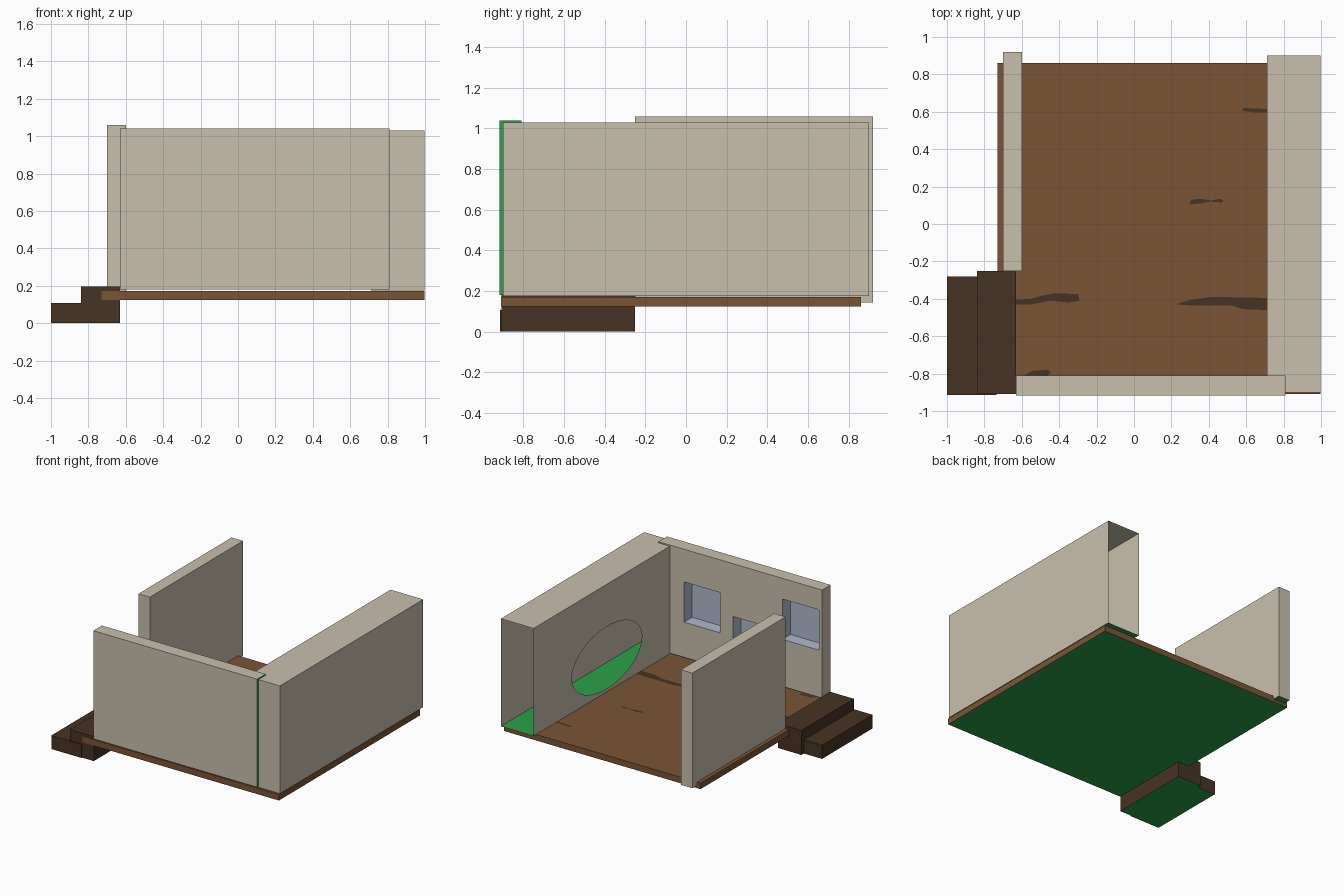
import bpy, bmesh, math
from mathutils import Vector

if "Cube" in bpy.data.objects:
    bpy.data.objects.remove(bpy.data.objects["Cube"])


def material(name, rgb):
    m = bpy.data.materials.new(name)
    m.diffuse_color = (*rgb, 1)
    m.use_nodes = True
    m.node_tree.nodes["Principled BSDF"].inputs["Base Color"].default_value = m.diffuse_color
    return m


PLASTER = material("beige_plaster", (0.584, 0.527, 0.423))
WOOD = material("brown_wood", (0.195, 0.091, 0.036))
DARK = material("dark_wood", (0.061, 0.033, 0.017))
GREEN = material("green_underside", (0.025, 0.352, 0.07))
BLUE = material("window_blue", (0.43, 0.49, 0.61))


def finish(name, bm, mats):
    me = bpy.data.meshes.new(name)
    bm.to_mesh(me)
    bm.free()
    for m in mats:
        me.materials.append(m)
    ob = bpy.data.objects.new(name, me)
    bpy.context.collection.objects.link(ob)
    return ob


def box_bm(lo, hi):
    bm = bmesh.new()
    bmesh.ops.create_cube(bm, size=1)
    for v in bm.verts:
        v.co = Vector([lo[i] if v.co[i] < 0 else hi[i] for i in range(3)])
    bm.normal_update()
    return bm


def green_bottom(bm):
    for f in bm.faces:
        if f.normal.z < -0.9:
            f.material_index = 1


def box(name, lo, hi, mat):
    bm = box_bm(lo, hi)
    green_bottom(bm)
    return finish(name, bm, [mat, GREEN])


# Floor, left wall and the two entrance steps
box("floor", (-0.73, -0.91, 0.123), (0.997, 0.86, 0.171), WOOD)
box("left_wall", (-0.70, -0.25, 0.145), (-0.60, 0.92, 1.06), PLASTER)
box("lower_step", (-1.0, -0.915, 0), (-0.735, -0.28, 0.108), DARK)
box("upper_step", (-0.84, -0.908, 0), (-0.632, -0.25, 0.195), DARK)

# Front wall with three window recesses on its inner face
Y0, Y1 = -0.917, -0.81
WINDOWS = [(0.27, 0.585, 0.46, 0.78), (-0.16, 0.155, 0.30, 0.62), (-0.60, -0.28, 0.555, 0.875)]
bm = box_bm((-0.63, Y0, 0.181), (0.81, Y1, 1.04))
green_bottom(bm)
for f in bm.faces:
    if f.normal.x > 0.9:
        f.material_index = 1
for x0, x1, z0, z1 in WINDOWS:
    for co, no in [((x0, 0, 0), (1, 0, 0)), ((x1, 0, 0), (1, 0, 0)),
                   ((0, 0, z0), (0, 0, 1)), ((0, 0, z1), (0, 0, 1))]:
        bmesh.ops.bisect_plane(bm, geom=bm.verts[:] + bm.edges[:] + bm.faces[:],
                               dist=1e-5, plane_co=co, plane_no=no)
for x0, x1, z0, z1 in WINDOWS:
    bm.normal_update()
    cells = []
    for f in bm.faces:
        c = f.calc_center_median()
        if f.normal.y > 0.9 and c.y > Y1 - 0.001 and x0 < c.x < x1 and z0 < c.z < z1:
            cells.append(f)
    before = set(bm.faces)
    ret = bmesh.ops.extrude_face_region(bm, geom=cells)
    for e in ret["geom"]:
        if isinstance(e, bmesh.types.BMVert):
            e.co.y = Y0 + 0.005
        if isinstance(e, bmesh.types.BMFace):
            e.material_index = 2
    for f in bm.faces:
        if f not in before:
            f.material_index = 2
    leftover = [f for f in cells if f.is_valid]
    if leftover:
        bmesh.ops.delete(bm, geom=leftover, context="FACES")
bmesh.ops.recalc_face_normals(bm, faces=bm.faces[:])
finish("front_wall", bm, [PLASTER, GREEN, BLUE])

# Hollow right wall: open back end, oval opening in the inner face
bm = box_bm((0.71, -0.90, 0.175), (0.998, 0.90, 1.03))
green_bottom(bm)
inner = next(f for f in bm.faces if f.normal.x < -0.9)
back = next(f for f in bm.faces if f.normal.y > 0.9)
rim = list(inner.edges)
bmesh.ops.delete(bm, geom=[inner, back], context="FACES_ONLY")
N = 48
ring = [bm.verts.new((0.71, -0.02 + 0.44 * math.cos(2 * math.pi * i / N),
                      0.447 + 0.246 * math.sin(2 * math.pi * i / N))) for i in range(N)]
rim = [e for e in rim if e.is_valid]
rim += [bm.edges.new((ring[i], ring[(i + 1) % N])) for i in range(N)]
bmesh.ops.triangle_fill(bm, edges=rim, use_beauty=True, normal=(-1, 0, 0))
bm.normal_update()
for f in bm.faces:
    if abs(f.normal.x) > 0.9 and f.calc_center_median().x < 0.72 and f.normal.x > 0:
        f.normal_flip()
finish("right_wall", bm, [PLASTER, GREEN])

# Dark stains lying on the floor
STAINS = [
    [(.22, -.43), (.30, -.405), (.42, -.39), (.71, -.395), (.71, -.46), (.58, -.455), (.52, -.435), (.3, -.435)],
    [(-.63, -.405), (-.55, -.4), (-.5, -.385), (-.42, -.37), (-.3, -.375), (-.29, -.41), (-.35, -.42),
     (-.45, -.41), (-.55, -.43), (-.63, -.43)],
    [(-.59, -.81), (-.54, -.785), (-.46, -.78), (-.445, -.795), (-.46, -.81)],
    [(.30, .105), (.305, .13), (.36, .135), (.41, .125), (.46, .135), (.48, .125), (.47, .115), (.41, .12), (.36, .11)],
    [(.58, .605), (.585, .62), (.71, .615), (.71, .597), (.64, .597)],
]
bm = bmesh.new()
for pts in STAINS:
    f = bm.faces.new([bm.verts.new((x, y, 0.1735)) for x, y in pts])
    f.normal_update()
    if f.normal.z < 0:
        f.normal_flip()
finish("floor_stains", bm, [DARK])
